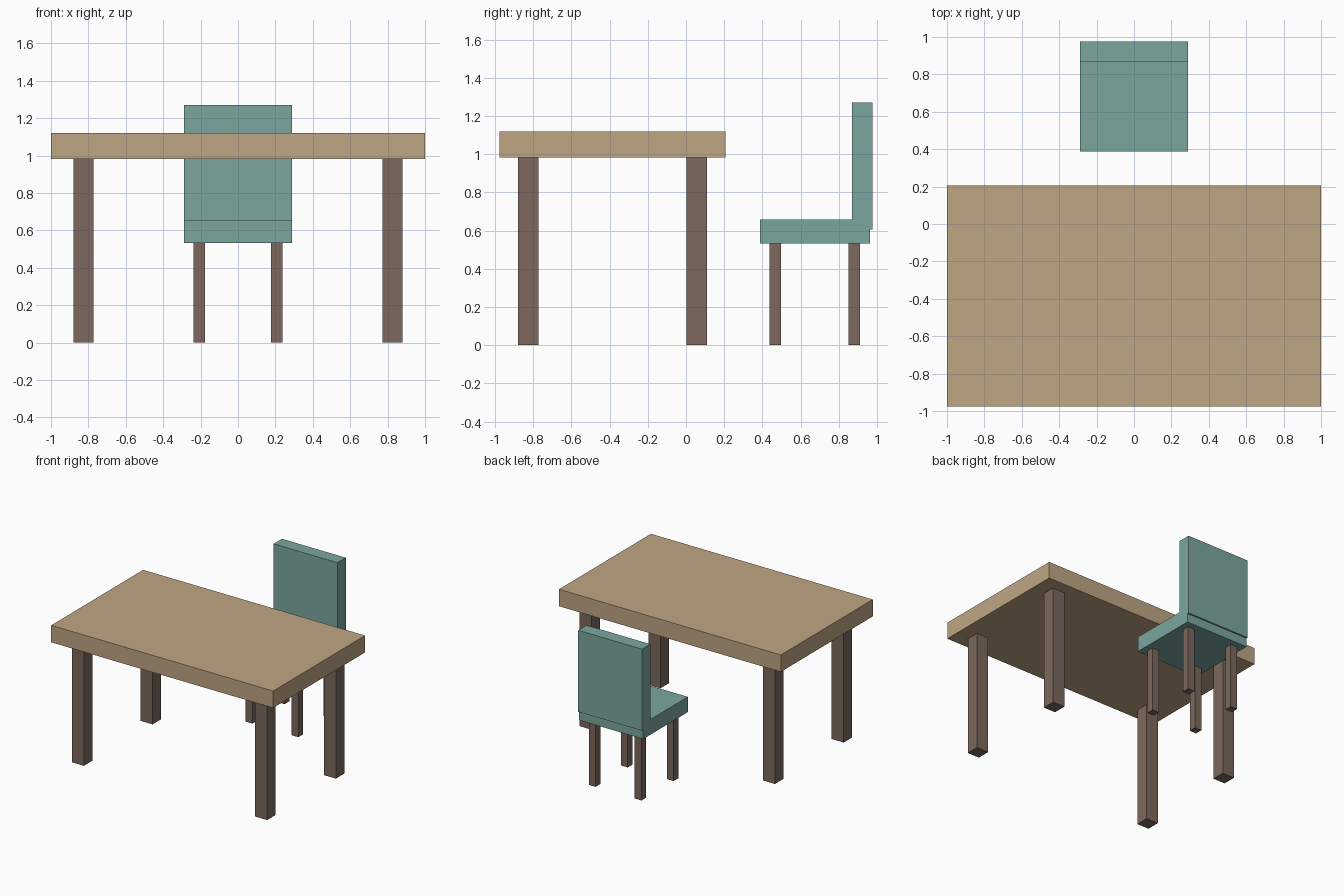
import bpy

if "Cube" in bpy.data.objects:
    bpy.data.objects.remove(bpy.data.objects["Cube"])


def material(name, rgb):
    m = bpy.data.materials.new(name)
    m.diffuse_color = (*rgb, 1)
    m.use_nodes = True
    m.node_tree.nodes["Principled BSDF"].inputs["Base Color"].default_value = m.diffuse_color
    return m


tan = material("tan_wood", (0.52, 0.38, 0.23))
brown = material("brown_wood", (0.20, 0.14, 0.11))
teal = material("teal_paint", (0.20, 0.38, 0.35))


def box(name, mat, x, y, z):
    """Box spanning the (min, max) ranges on each axis."""
    spans = (x, y, z)
    bpy.ops.mesh.primitive_cube_add(size=1, location=[(a + b) / 2 for a, b in spans])
    ob = bpy.context.object
    ob.name = ob.data.name = name
    ob.scale = [b - a for a, b in spans]
    bpy.ops.object.transform_apply(location=False, rotation=False, scale=True)
    ob.data.materials.append(mat)
    return ob


def four_legs(prefix, cy, dx, dy, width, height):
    """Square legs placed symmetrically about (0, cy)."""
    h = width / 2
    for sx, side in ((-1, "left"), (1, "right")):
        for sy, end in ((-1, "front"), (1, "back")):
            x, y = sx * dx, cy + sy * dy
            box(f"{prefix}_{end}_{side}_leg", brown,
                (x - h, x + h), (y - h, y + h), (0, height))


# Table
box("table_top", tan, (-1, 1), (-0.976, 0.207), (0.982, 1.12))
four_legs("table", -0.385, 0.826, 0.442, 0.108, 0.982)

# Chair
box("chair_seat", teal, (-0.288, 0.288), (0.387, 0.963), (0.533, 0.657))
box("chair_backrest", teal, (-0.288, 0.288), (0.869, 0.976), (0.606, 1.27))
four_legs("chair", 0.675, 0.207, 0.207, 0.061, 0.533)
